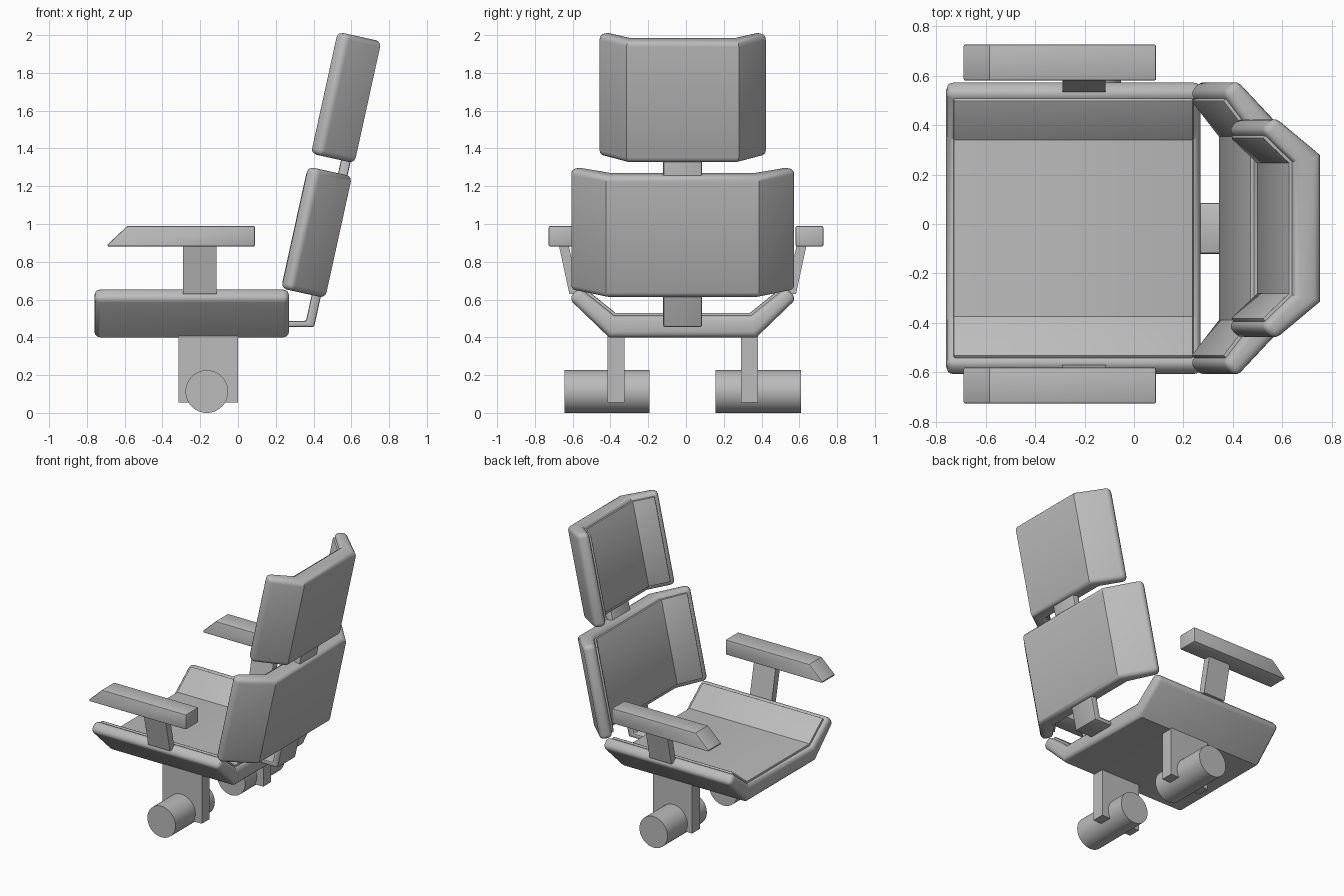
import bpy, bmesh, math
from mathutils import Matrix, Vector

cube = bpy.data.objects.get("Cube")
if cube:
    bpy.data.objects.remove(cube, do_unlink=True)

MID = -0.0175                      # centre plane of the chair in y
TILT = math.radians(12.4)          # recline of the back

grey = bpy.data.materials.new("warm_grey")
grey.use_nodes = True
colour = (0.5, 0.5, 0.5, 1)
grey.diffuse_color = colour
grey.node_tree.nodes["Principled BSDF"].inputs["Base Color"].default_value = colour


def prism(name, profile, lo, hi, frame, bevel=0.0, segments=3, limit=60):
    """Extrude a 2D profile (u, v) from lo to hi along the frame's third axis."""
    bm = bmesh.new()
    face = bm.faces.new([bm.verts.new((u, v, lo)) for u, v in profile])
    ext = bmesh.ops.extrude_face_region(bm, geom=[face])
    moved = [g for g in ext["geom"] if isinstance(g, bmesh.types.BMVert)]
    bmesh.ops.translate(bm, verts=moved, vec=(0, 0, hi - lo))
    bm.transform(frame)
    bmesh.ops.recalc_face_normals(bm, faces=bm.faces)
    if bevel:
        sharp = [e for e in bm.edges if e.calc_face_angle() > math.radians(limit)]
        bmesh.ops.bevel(bm, geom=sharp, offset=bevel, segments=segments,
                        profile=0.5, affect="EDGES", clamp_overlap=True)
    mesh = bpy.data.meshes.new(name)
    bm.to_mesh(mesh)
    bm.free()
    mesh.materials.append(grey)
    obj = bpy.data.objects.new(name, mesh)
    bpy.context.collection.objects.link(obj)
    bpy.ops.object.select_all(action="DESELECT")
    obj.select_set(True)
    bpy.context.view_layer.objects.active = obj
    bpy.ops.object.shade_smooth_by_angle(angle=math.radians(32))
    return obj


def axes(u, v, w, origin):
    m = Matrix((u, v, w)).transposed().to_4x4()
    m.translation = Vector(origin)
    return m


def both(points):
    """Complete a half outline with its mirror image."""
    return points + [(-u, v) for u, v in reversed(points)]


def pad(name, flat, wide, depth, length, frame):
    """Winged shell with a thin raised cushion on its inner side."""
    tip = Vector((wide - 0.055, depth))
    bend = Vector((flat - 0.028, 0.115))
    shell = both([(flat, 0), (wide, depth - 0.06), tuple(tip), tuple(bend)])
    prism(name + "_shell", shell, 0, length, frame, 0.03)
    along = (tip - bend).normalized()
    out = Vector((-along.y, along.x))
    edge = tip - along * 0.03
    lift = Vector((-0.005, 0.015))
    cushion = both([tuple(bend - lift * 2), tuple(edge - out * 0.03),
                    tuple(edge + out * 0.015), tuple(bend + lift)])
    prism(name + "_cushion", cushion, 0.03, length - 0.03, frame, 0.008, 2)


# Seat and the two reclined back pads
Y = (0, 1, 0)
pad("seat", 0.39, 0.603, 0.265, 1.03, axes(Y, (0, 0, 1), (1, 0, 0), (-0.76, MID, 0.40)))
lean = (math.sin(TILT), 0, math.cos(TILT))
forward = (-math.cos(TILT), 0, math.sin(TILT))
pad("backrest", 0.405, 0.603, 0.25, 0.66, axes(Y, forward, lean, (0.462, MID, 0.608)))
pad("headrest", 0.297, 0.452, 0.25, 0.66, axes(Y, forward, lean, (0.617, MID, 1.322)))

# Bent strip joining the seat, backrest and headrest
side = axes((1, 0, 0), (0, 0, 1), Y, (0, 0, 0))
strip = [(0.2, 0.455), (0.403, 0.455), (0.605, 1.37), (0.552, 1.37), (0.36, 0.487), (0.2, 0.487)]
prism("back_strip", strip, MID - 0.103, MID + 0.103, side, 0.01, 2)

# Armrests, their leaning supports, legs and rollers
arm = [(-0.69, 0.88), (0.09, 0.88), (0.09, 0.99), (-0.585, 0.99), (-0.69, 0.892)]
support = [(0.548, 0.63), (0.6, 0.63), (0.656, 0.89), (0.604, 0.89)]
leg = [(-0.315, 0.055), (0, 0.055), (0, 0.42), (-0.315, 0.42)]
roller = [(-0.165 + 0.113 * math.cos(a), 0.113 + 0.113 * math.sin(a))
          for a in (math.tau * i / 48 for i in range(48))]
for s, label in ((1, "back"), (-1, "front")):
    prism(label + "_armrest", arm, s * 0.58, s * 0.727, side, 0.012, 2)
    flank = axes((0, s, 0), (0, 0, 1), (1, 0, 0), (0, MID, 0))
    prism(label + "_arm_support", support, -0.29, -0.115, flank)
    prism(label + "_leg", leg, MID + s * 0.308, MID + s * 0.398, side)
    prism(label + "_roller", roller, MID + s * 0.175, MID + s * 0.627, side)
